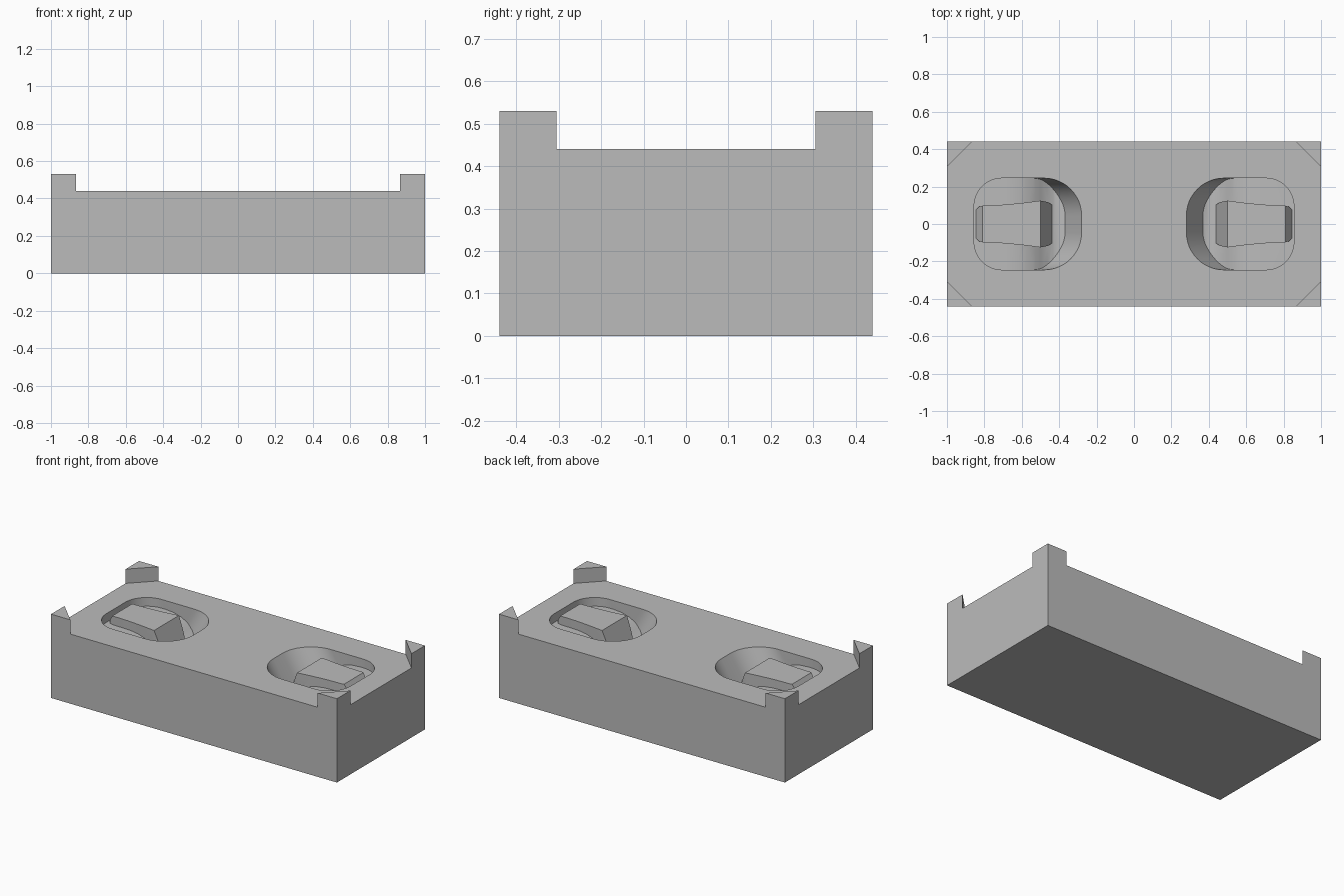
import bpy, bmesh
from math import sin, cos, pi, radians

if "Cube" in bpy.data.objects:
    bpy.data.objects.remove(bpy.data.objects["Cube"])

LENGTH, WIDTH, DECK, TOP = 1.0, 0.44, 0.44, 0.53

grey = bpy.data.materials.new("plain_grey")
grey.use_nodes = True
colour = (0.5, 0.5, 0.5, 1)
grey.diffuse_color = colour
grey.node_tree.nodes["Principled BSDF"].inputs["Base Color"].default_value = colour


def loft(name, lower, upper):
    """Closed solid between two matching loops of 3D points."""
    bm = bmesh.new()
    a = [bm.verts.new(p) for p in lower]
    b = [bm.verts.new(p) for p in upper]
    bm.faces.new(a)
    bm.faces.new(b)
    for i in range(len(a)):
        j = (i + 1) % len(a)
        bm.faces.new((a[i], a[j], b[j], b[i]))
    bmesh.ops.recalc_face_normals(bm, faces=bm.faces)
    mesh = bpy.data.meshes.new(name)
    bm.to_mesh(mesh)
    bm.free()
    mesh.materials.append(grey)
    obj = bpy.data.objects.new(name, mesh)
    bpy.context.collection.objects.link(obj)
    return obj


def upright(name, plan, z0, z1):
    return loft(name, [(x, y, z0) for x, y in plan], [(x, y, z1) for x, y in plan])


def crosswise(name, profile, half):
    return loft(name, [(x, -half, z) for x, z in profile], [(x, half, z) for x, z in profile])


def combine(target, tool, operation):
    """Apply a boolean and discard the tool."""
    mod = target.modifiers.new("cut", 'BOOLEAN')
    mod.operation, mod.object, mod.solver = operation, tool, 'EXACT'
    graph = bpy.context.evaluated_depsgraph_get()
    mesh = bpy.data.meshes.new_from_object(target.evaluated_get(graph))
    target.modifiers.clear()
    target.data = mesh
    bpy.data.objects.remove(tool)


def pocket_outline(side, inner, z):
    """Rounded pocket plan, with larger corners at the inner end."""
    outer, half, steps = 0.855, 0.245, 12
    pts = []
    for k, (sx, sy, r) in enumerate([(1, 1, 0.15), (-1, 1, 0.2), (-1, -1, 0.2), (1, -1, 0.15)]):
        cx = outer - r if sx > 0 else inner + r
        for i in range(steps + 1):
            a = (k + i / steps) * pi / 2
            pts.append((side * (cx + r * cos(a)), sy * (half - r) + r * sin(a), z))
    return pts


# Block with a lowered deck that leaves a triangular post at each corner
block = upright("block", [(-LENGTH, -WIDTH), (LENGTH, -WIDTH), (LENGTH, WIDTH), (-LENGTH, WIDTH)], 0, TOP)
diagonal, over = 1.305, 0.1
ex, ey = LENGTH + over, WIDTH + over
quarter = [(ex, diagonal - ex), (diagonal - ey, ey)]
octagon = (quarter + [(-x, y) for x, y in reversed(quarter)]
           + [(-x, -y) for x, y in quarter] + [(x, -y) for x, y in reversed(quarter)])
combine(block, upright("deck_cutter", octagon, DECK, TOP + over), 'DIFFERENCE')

# Pocket floor, island side profile and half of the island plan
floor = [(0.90, 0.385), (0.68, 0.385), (0.62, 0.38), (0.57, 0.366), (0.53, 0.345), (0.49, 0.315),
         (0.46, 0.295), (0.43, 0.283), (0.40, 0.282), (0.37, 0.292), (0.34, 0.31), (0.2, 0.4)]
island_side = [(0.425, 0.25), (0.5, 0.44), (0.515, 0.478), (0.785, 0.478),
               (0.81, 0.44), (0.845, 0.385), (0.845, 0.25)]
island_half = [(0.42, 0.075), (0.435, 0.1), (0.46, 0.117), (0.5, 0.125), (0.6, 0.112),
               (0.7, 0.103), (0.8, 0.1), (0.83, 0.092), (0.85, 0.07)]

for side in (-1, 1):
    # Pocket void with a sloping inner wall, closed below by the curved floor
    void = loft("pocket_void", pocket_outline(side, 0.4, 0.24), pocket_outline(side, 0.268, 0.46))
    above = [(side * x, z) for x, z in floor + [(0.2, 0.6), (0.9, 0.6)]]
    combine(void, crosswise("floor_tool", above, 0.4), 'INTERSECT')

    # Tapered island standing in the pocket, flush with the deck
    island = crosswise("island", [(side * x, z) for x, z in island_side], 0.3)
    plan = island_half + [(x, -y) for x, y in reversed(island_half)]
    combine(island, upright("island_plan", [(side * x, y) for x, y in plan], 0.2, 0.5), 'INTERSECT')
    combine(void, island, 'DIFFERENCE')
    combine(block, void, 'DIFFERENCE')

bpy.ops.object.select_all(action='DESELECT')
block.select_set(True)
bpy.context.view_layer.objects.active = block
bpy.ops.object.shade_smooth_by_angle(angle=radians(25))
